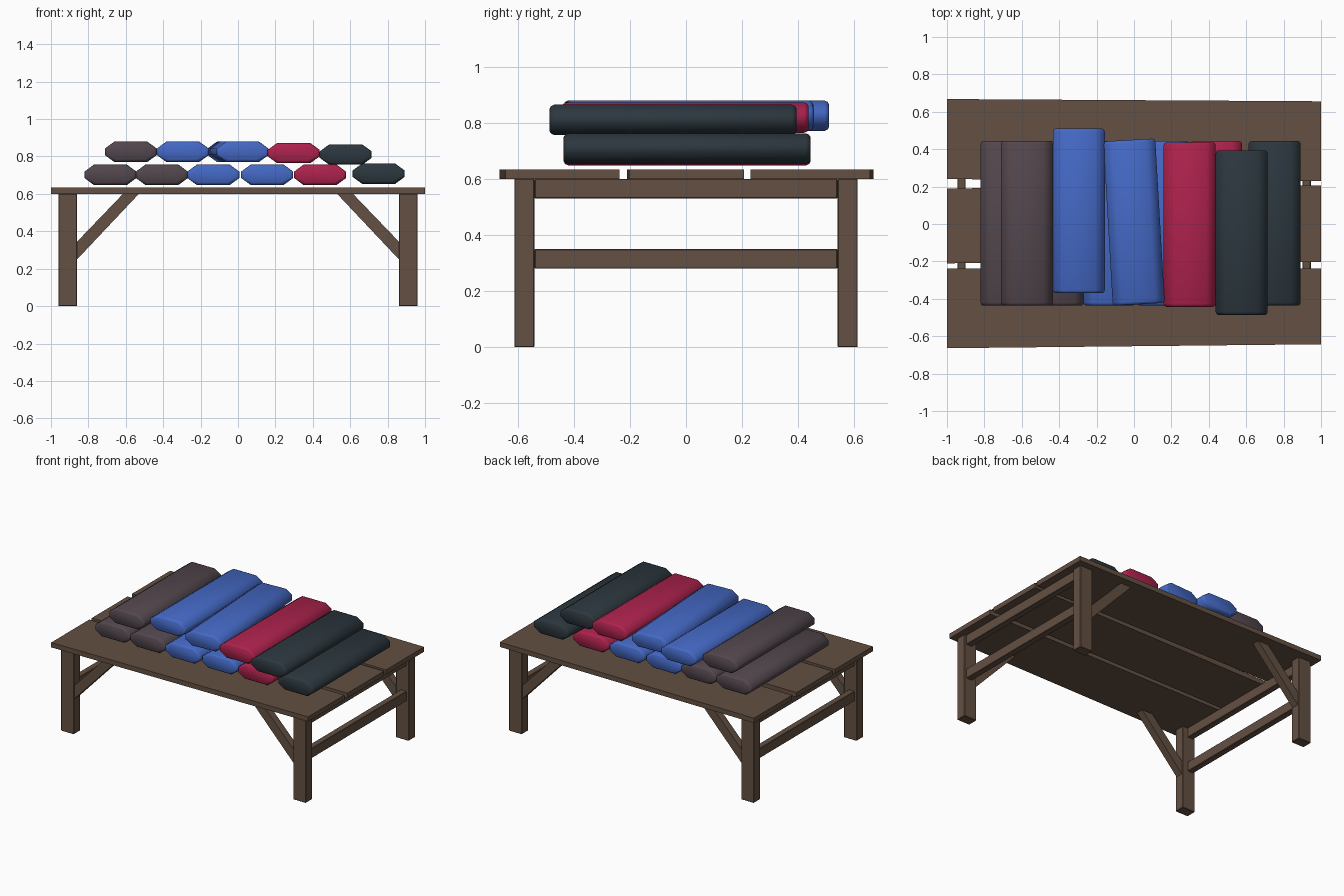
import bpy, bmesh, math
from mathutils import Vector

if "Cube" in bpy.data.objects:
    bpy.data.objects.remove(bpy.data.objects["Cube"], do_unlink=True)


def material(name, rgb):
    m = bpy.data.materials.new(name)
    m.use_nodes = True
    m.diffuse_color = (*rgb, 1)
    bsdf = next(n for n in m.node_tree.nodes if n.type == 'BSDF_PRINCIPLED')
    bsdf.inputs["Base Color"].default_value = (*rgb, 1)
    bsdf.inputs["Roughness"].default_value = 0.8
    return m


WOOD = material("brown wood", (0.125, 0.08, 0.055))
PLUM = material("plum cloth", (0.085, 0.062, 0.075))
BLUE = material("blue cloth", (0.058, 0.14, 0.56))
RED = material("crimson cloth", (0.42, 0.016, 0.075))
SLATE = material("slate cloth", (0.025, 0.038, 0.048))


def loft(name, rings, mat, bevel=0.0, smooth=None):
    """Closed solid through a list of equal-length rings of points."""
    bm = bmesh.new()
    rows = [[bm.verts.new(p) for p in ring] for ring in rings]
    n = len(rows[0])
    for a, b in zip(rows, rows[1:]):
        for i in range(n):
            j = (i + 1) % n
            bm.faces.new((a[i], a[j], b[j], b[i]))
    bm.faces.new(rows[0][::-1])
    bm.faces.new(rows[-1])
    bmesh.ops.recalc_face_normals(bm, faces=bm.faces)
    mesh = bpy.data.meshes.new(name)
    bm.to_mesh(mesh)
    bm.free()
    mesh.materials.append(mat)
    ob = bpy.data.objects.new(name, mesh)
    bpy.context.collection.objects.link(ob)
    if bevel:
        mod = ob.modifiers.new("worn edges", 'BEVEL')
        mod.width, mod.segments = bevel, 1
    if smooth:
        bpy.ops.object.select_all(action='DESELECT')
        ob.select_set(True)
        bpy.context.view_layer.objects.active = ob
        bpy.ops.object.shade_smooth_by_angle(angle=math.radians(smooth))
    return ob


def box(name, x0, x1, y0, y1, z0, z1):
    ring = [(x0, y0), (x1, y0), (x1, y1), (x0, y1)]
    return loft(name, [[(x, y, z) for x, y in ring] for z in (z0, z1)], WOOD, 0.003)


# Table top: three uneven planks, edges given at the right and left ends
def plank(name, right_lo, right_hi, left_lo, left_hi):
    ring = [(-1, right_lo), (1, left_lo), (1, left_hi), (-1, right_hi)]
    loft(name, [[(x, y, z) for x, y in ring] for z in (0.6, 0.634)], WOOD)


plank("front_plank", -0.664, -0.238, -0.643, -0.237)
plank("middle_plank", -0.21, 0.19, -0.203, 0.207)
plank("back_plank", 0.24, 0.668, 0.229, 0.656)

# Legs, braces and end rails
for sx, side in ((-1, "right"), (1, "left")):
    xs = sorted((sx * 0.86, sx * 0.96))
    rail_x = sorted((sx * 0.9, sx * 0.945))
    for sy, end in ((-1, "front"), (1, "back")):
        ys = sorted((sy * 0.54, sy * 0.612))
        box(f"{end}_{side}_leg", *xs, *ys, 0, 0.6)
        profile = [(0.86, 0.25), (0.86, 0.345), (0.615, 0.6), (0.53, 0.6)]
        loft(f"{end}_{side}_brace",
             [[(sx * x, sy * y, z) for x, z in profile] for y in (0.55, 0.602)], WOOD)
    box(f"{side}_upper_rail", *rail_x, -0.54, 0.54, 0.53, 0.6)
    box(f"{side}_lower_rail", *rail_x, -0.54, 0.54, 0.28, 0.35)


# Folded cloth bolts: chamfered section with slightly rounded ends
def bolt(name, x, y, z, mat, turn=0.0):
    w, h, half = 0.139, 0.054, 0.44

    def ring(py, inset):
        a, b = w - inset, h - inset
        pts = [(-a, -0.017), (-a + 0.05, -b), (a - 0.05, -b), (a, -0.017),
               (a, 0.017), (a - 0.05, b), (-a + 0.05, b), (-a, 0.017)]
        return [(px, py, pz) for px, pz in pts]

    stations = [(-half, 0.014), (-half + 0.005, 0.005), (-half + 0.016, 0),
                (half - 0.016, 0), (half - 0.005, 0.005), (half, 0.014)]
    ob = loft(name, [ring(py, i) for py, i in stations], mat, smooth=60)
    ob.location = Vector((x, y, z))
    ob.rotation_euler.z = math.radians(turn)


lower = [(-0.682, 0.702, PLUM), (-0.407, 0.702, PLUM), (-0.132, 0.702, BLUE),
         (0.156, 0.702, BLUE), (0.439, 0.702, RED), (0.752, 0.708, SLATE)]
for i, (x, z, mat) in enumerate(lower, 1):
    bolt(f"lower_cloth_{i}", x, 0.004, z, mat)

upper = [(-0.573, 0.004, 0.825, PLUM, 0), (-0.295, 0.07, 0.825, BLUE, 0),
         (0.0, 0.01, 0.825, BLUE, 3.3), (0.298, -0.003, 0.818, RED, 0),
         (0.576, -0.046, 0.81, SLATE, 0)]
for i, (x, y, z, mat, turn) in enumerate(upper, 1):
    bolt(f"upper_cloth_{i}", x, y, z, mat, turn)
